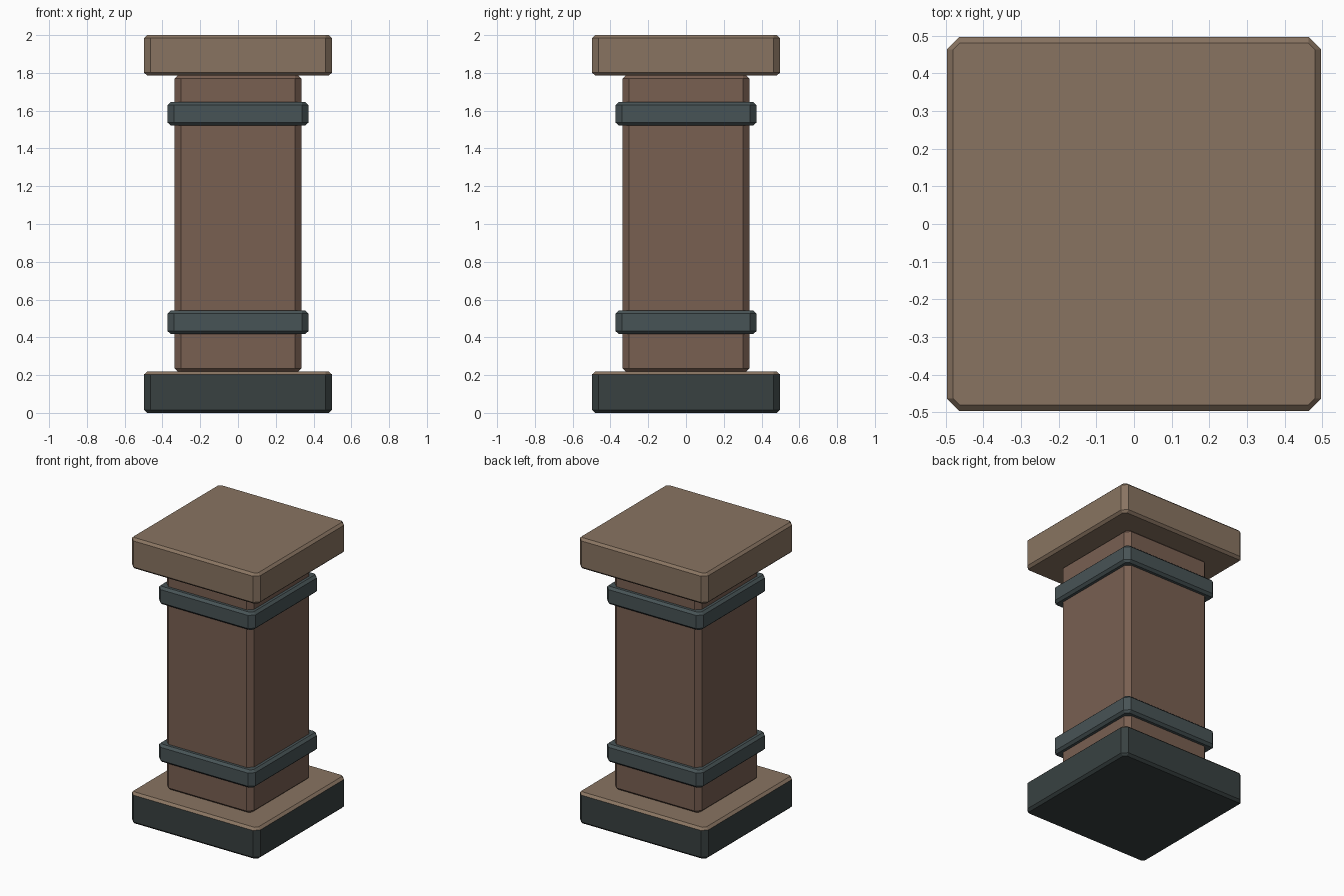
import bpy, bmesh

if "Cube" in bpy.data.objects:
    bpy.data.objects.remove(bpy.data.objects["Cube"])


def material(name, rgb):
    m = bpy.data.materials.new(name)
    m.diffuse_color = (*rgb, 1.0)
    m.use_nodes = True
    m.node_tree.nodes["Principled BSDF"].inputs["Base Color"].default_value = m.diffuse_color
    return m


TAN = material("tan_stone", (0.25, 0.175, 0.12))
BROWN = material("brown_stone", (0.19, 0.115, 0.083))
BAND = material("band_slate", (0.064, 0.087, 0.092))
SLATE = material("dark_slate", (0.040, 0.053, 0.053))


def ring(bm, half, flat, z):
    """Square ring with cut corners; flat is the half length of each side."""
    pts = [(half, -flat), (half, flat), (flat, half), (-flat, half),
           (-half, flat), (-half, -flat), (-flat, -half), (flat, -half)]
    return [bm.verts.new((x, y, z)) for x, y in pts]


def block(name, half, z0, z1, mat, top_mat=None, cut=0.034, inset=0.017, rise=0.016):
    """Square block with chamfered corners and rims; top_mat colours the upper rim and top."""
    bm = bmesh.new()
    flat = half - cut
    rings = [ring(bm, half - inset, flat, z0), ring(bm, half, flat, z0 + rise),
             ring(bm, half, flat, z1 - rise), ring(bm, half - inset, flat, z1)]
    bm.faces.new(rings[0][::-1])
    bm.faces.new(rings[-1]).material_index = 1
    for k in range(3):
        a, b = rings[k], rings[k + 1]
        for i in range(8):
            j = (i + 1) % 8
            bm.faces.new((a[i], a[j], b[j], b[i])).material_index = int(k == 2)
    mesh = bpy.data.meshes.new(name)
    bm.to_mesh(mesh)
    bm.free()
    mesh.materials.append(mat)
    mesh.materials.append(top_mat or mat)
    obj = bpy.data.objects.new(name, mesh)
    bpy.context.collection.objects.link(obj)
    return obj


# Plinth with a tan top, shaft and capital
block("base_plinth", 0.497, 0.0, 0.22, SLATE, TAN)
block("shaft", 0.337, 0.22, 1.785, BROWN)
block("capital", 0.497, 1.785, 2.0, TAN)

# Bands around the shaft
for name, z in (("lower_band", 0.417), ("upper_band", 1.521)):
    block(name, 0.373, z, z + 0.124, BAND)
